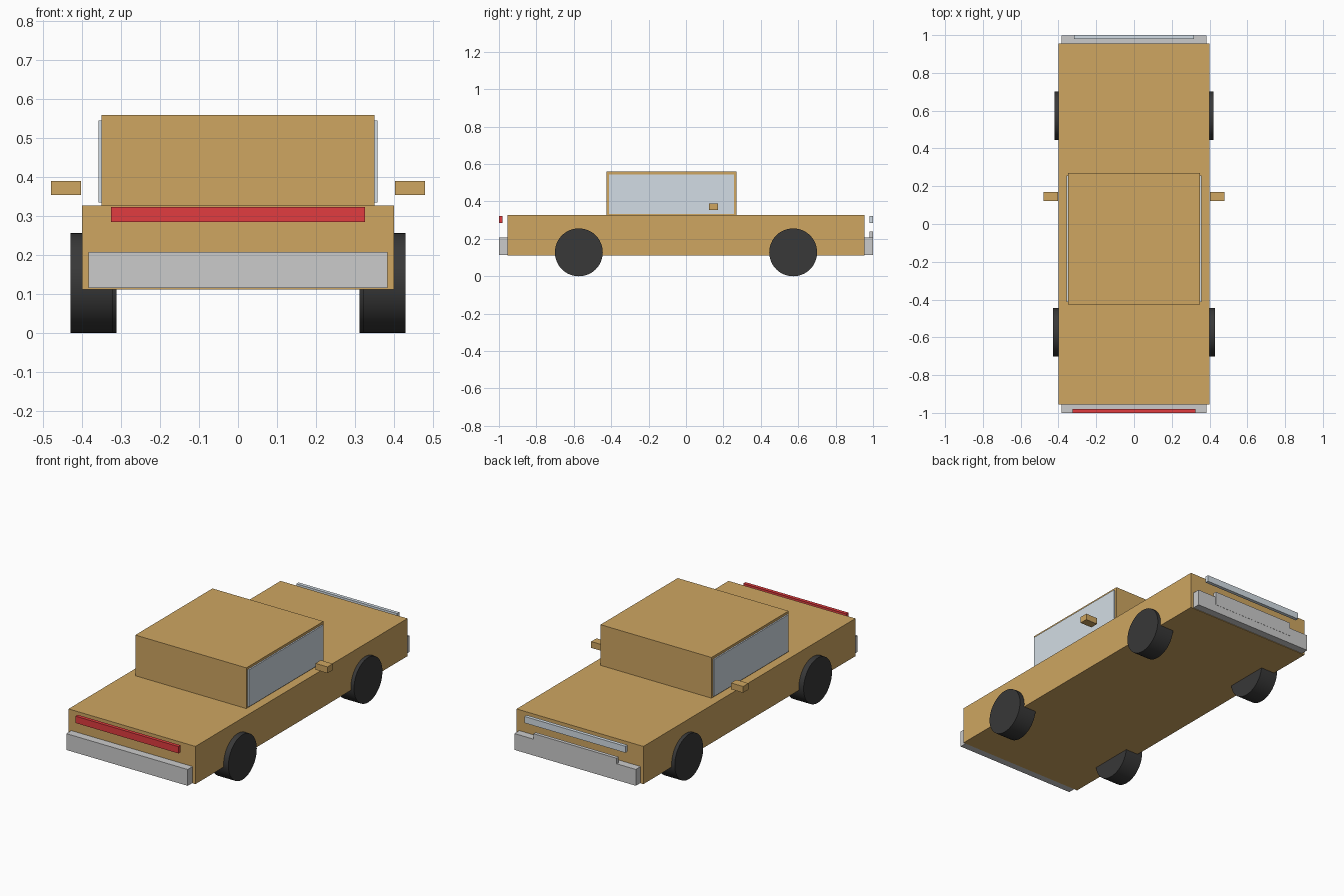
import bpy
import math

if "Cube" in bpy.data.objects:
    bpy.data.objects.remove(bpy.data.objects["Cube"])


def material(name, rgb):
    m = bpy.data.materials.new(name)
    m.diffuse_color = (*rgb, 1)
    m.use_nodes = True
    m.node_tree.nodes["Principled BSDF"].inputs["Base Color"].default_value = m.diffuse_color
    return m


TAN = material("tan_paint", (0.62, 0.38, 0.12))
RED = material("red_lens", (0.75, 0.045, 0.05))
GLASS = material("pale_glass", (0.65, 0.72, 0.78))
RUBBER = material("dark_rubber", (0.04, 0.04, 0.04))


def box(name, x, y, z, mat=None):
    """Box from (min, max) ranges on each axis."""
    ranges = (x, y, z)
    bpy.ops.mesh.primitive_cube_add(size=1, location=[(a + b) / 2 for a, b in ranges])
    ob = bpy.context.object
    ob.name = name
    ob.scale = [b - a for a, b in ranges]
    bpy.ops.object.transform_apply(location=False, rotation=False, scale=True)
    if mat:
        ob.data.materials.append(mat)
    return ob


def wheel(name, side, inner, outer, y, radius=0.128):
    bpy.ops.mesh.primitive_cylinder_add(
        vertices=48, radius=radius, depth=outer - inner,
        location=(side * (inner + outer) / 2, y, radius),
        rotation=(0, math.pi / 2, 0))
    ob = bpy.context.object
    ob.name = name
    ob.data.materials.append(RUBBER)
    bpy.ops.object.shade_smooth_by_angle(angle=math.radians(30))


# Main body and cabin
box("body", (-0.40, 0.40), (-0.955, 0.955), (0.112, 0.327), TAN)
box("cabin", (-0.35, 0.35), (-0.425, 0.27), (0.32, 0.559), TAN)

# Bumpers at both ends, with a plate on the +y one
box("bumper_red_light_end", (-0.383, 0.383), (-1.0, -0.955), (0.115, 0.208))
box("bumper_white_light_end", (-0.383, 0.383), (0.955, 0.999), (0.115, 0.208))
box("bumper_plate", (-0.262, 0.262), (0.98, 1.0), (0.16, 0.24))

# Light bars standing just clear of the body
box("red_light_bar", (-0.325, 0.325), (-1.0, -0.98), (0.284, 0.323), RED)
box("white_light_bar", (-0.318, 0.318), (0.98, 1.0), (0.286, 0.323), GLASS)

# Paired side parts
for side, label in ((-1, "left"), (1, "right")):
    box(f"{label}_window", sorted((side * 0.34, side * 0.358)),
        (-0.413, 0.257), (0.334, 0.545), GLASS)
    box(f"{label}_mirror", sorted((side * 0.403, side * 0.479)),
        (0.122, 0.17), (0.354, 0.39), TAN)
    wheel(f"{label}_front_wheel", side, 0.32, 0.43, -0.573)
    wheel(f"{label}_back_wheel", side, 0.312, 0.42, 0.573)
